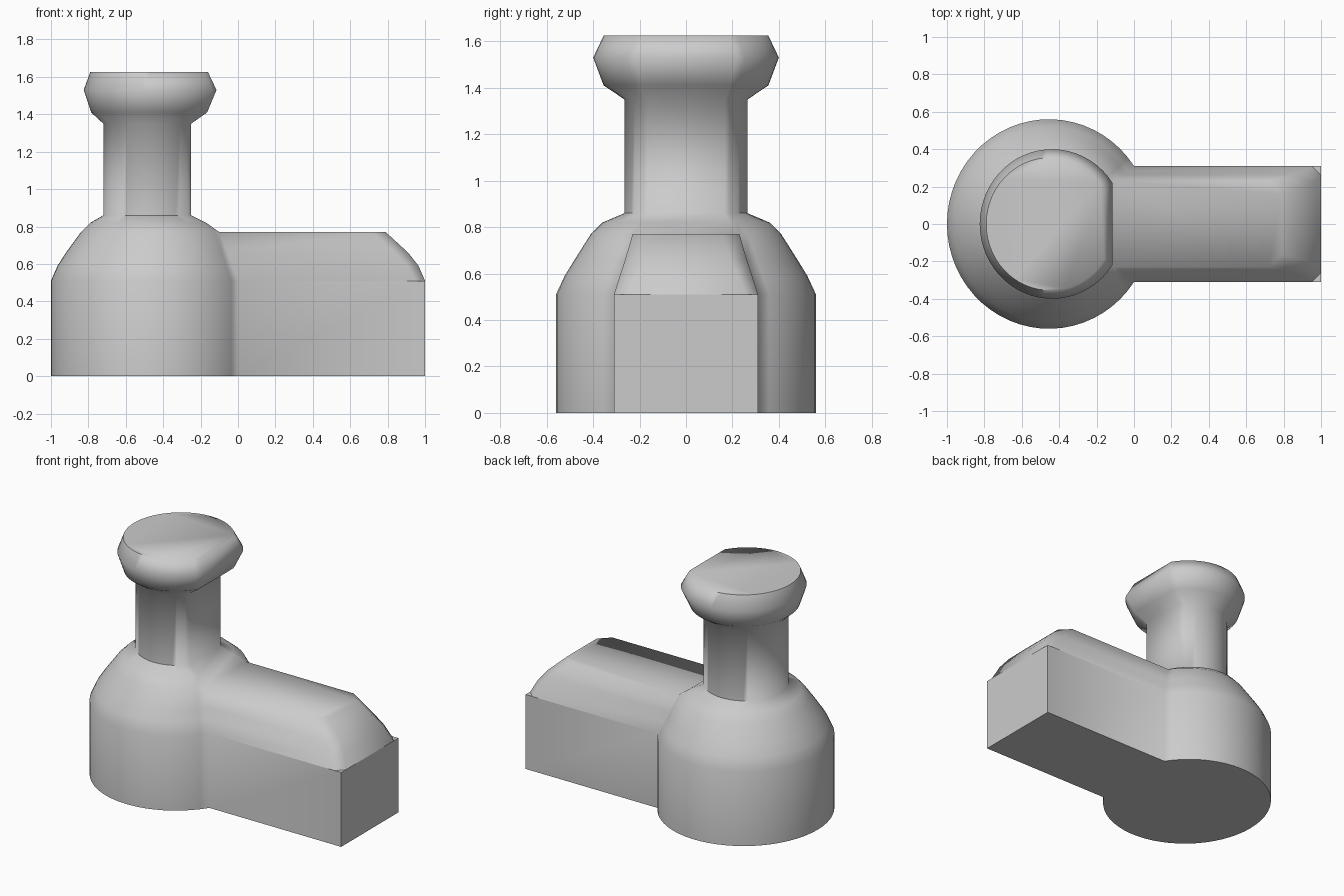
import bpy, bmesh, math

if "Cube" in bpy.data.objects:
    bpy.data.objects.remove(bpy.data.objects["Cube"])

ARC = 48  # segments around the open side of each D-shaped section


def section(bm, z, left, right, ry, w, box=None):
    """D-shaped arc ending at half-width w; box=(end x, corner cut) adds the long arm."""
    a = math.asin(w / ry)
    rx = (right - left) / (1 + math.cos(a))
    pts = []
    for i in range(ARC + 1):
        t = a + (2 * math.pi - 2 * a) * i / ARC
        pts.append((left + rx + rx * math.cos(t), ry * math.sin(t), z))
    if box:
        bx, c = box
        pts += [(bx - c, -w, z), (bx, c - w, z), (bx, w - c, z), (bx - c, w, z)]
    return [bm.verts.new(p) for p in pts]


def bridge(bm, low, high):
    n = len(low)
    for i in range(n):
        j = (i + 1) % n
        bm.faces.new((low[i], low[j], high[j], high[i]))


bm = bmesh.new()

# Round body with the rectangular arm: z, left, right, half depth, arm half width, arm end
lower = [section(bm, *s) for s in (
    (0.00, -1.00, 0.00, 0.56, 0.31, (1.00, 0)),
    (0.51, -1.00, 0.00, 0.56, 0.31, (1.00, 0)),
    (0.51, -1.00, 0.00, 0.56, 0.31, (1.00, 0.05)),
    (0.59, -0.965, -0.03, 0.523, 0.285, (0.965, 0.06)),
    (0.66, -0.92, -0.055, 0.48, 0.262, (0.91, 0.07)),
    (0.77, -0.84, -0.10, 0.41, 0.23, (0.79, 0.07)))]

# Shoulder, neck and flared head
upper = [section(bm, *s) for s in (
    (0.82, -0.79, -0.17, 0.36, 0.19),
    (0.86, -0.72, -0.25, 0.265, 0.168),
    (1.35, -0.72, -0.25, 0.265, 0.168),
    (1.41, -0.785, -0.165, 0.355, 0.19),
    (1.53, -0.825, -0.115, 0.40, 0.22),
    (1.625, -0.79, -0.16, 0.355, 0.19))]

for a, b in zip(lower, lower[1:]):
    bridge(bm, a, b)
rim = lower[-1]
bm.faces.new(rim[ARC:] + rim[:1])          # flat top of the arm
stack = [rim[:ARC + 1]] + upper
for a, b in zip(stack, stack[1:]):
    bridge(bm, a, b)
bm.faces.new(upper[-1])                    # head cap
bm.faces.new(list(reversed(lower[0])))     # underside

bmesh.ops.remove_doubles(bm, verts=bm.verts, dist=0.0005)
bmesh.ops.recalc_face_normals(bm, faces=bm.faces)

# Crisp line where the arm walls meet the sloped top
for e in bm.edges:
    if all(abs(v.co.z - 0.51) < 1e-4 and v.co.x > -0.001 for v in e.verts):
        e.smooth = False

mesh = bpy.data.meshes.new("pedestal_body")
bm.to_mesh(mesh)
bm.free()
obj = bpy.data.objects.new("pedestal_body", mesh)
bpy.context.collection.objects.link(obj)
bpy.context.view_layer.objects.active = obj
obj.select_set(True)
bpy.ops.object.shade_smooth_by_angle(angle=math.radians(65))
